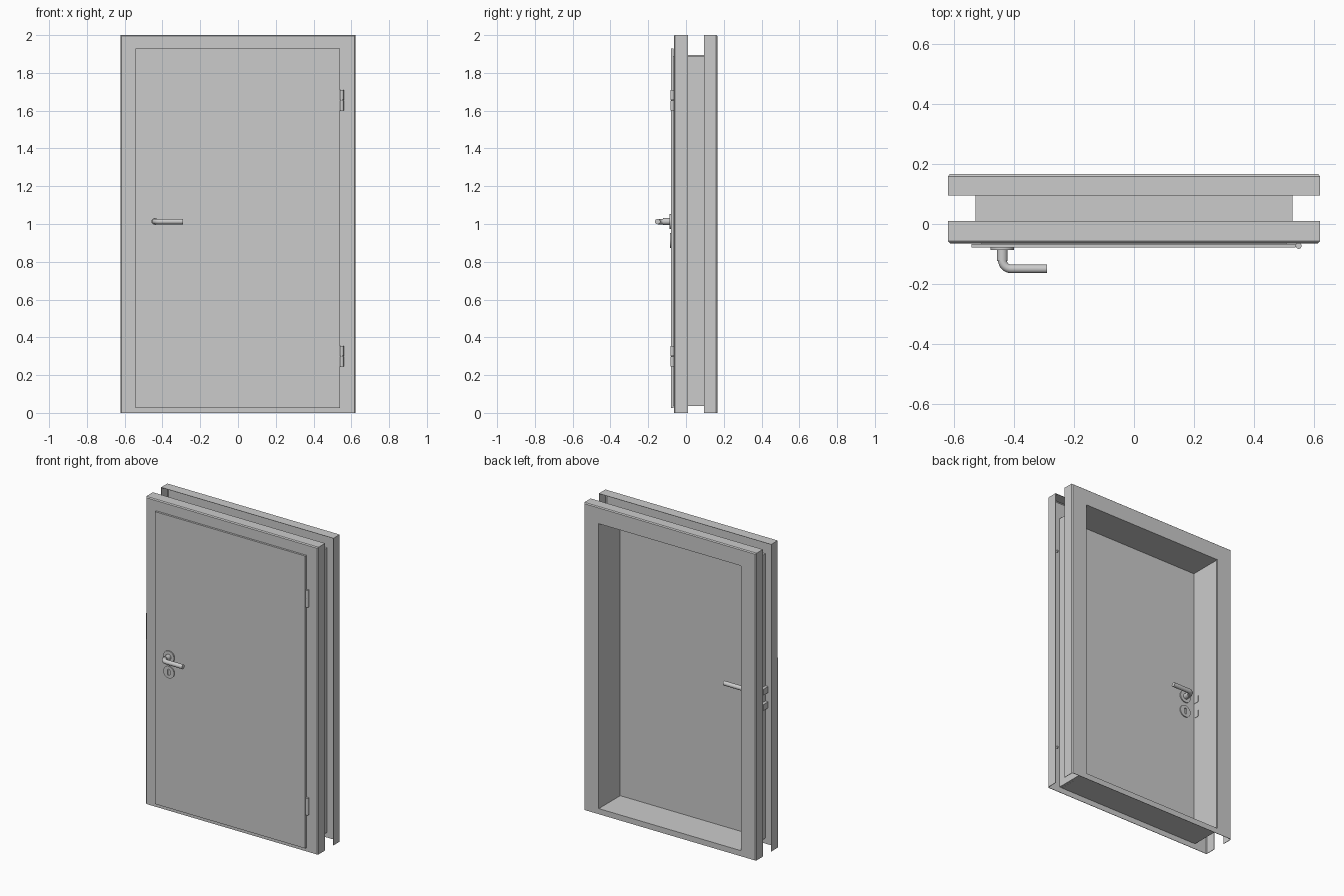
import bpy, bmesh, math
from mathutils import Matrix

if "Cube" in bpy.data.objects:
    bpy.data.objects.remove(bpy.data.objects["Cube"])


def finish(name, bm):
    me = bpy.data.meshes.new(name)
    bm.to_mesh(me)
    bm.free()
    ob = bpy.data.objects.new(name, me)
    bpy.context.collection.objects.link(ob)
    return ob


def activate(ob):
    bpy.ops.object.select_all(action='DESELECT')
    ob.select_set(True)
    bpy.context.view_layer.objects.active = ob


def smooth(ob):
    activate(ob)
    bpy.ops.object.shade_smooth_by_angle(angle=math.radians(35))


def box(name, x0, x1, y0, y1, z0, z1):
    bm = bmesh.new()
    m = (Matrix.Translation(((x0 + x1) / 2, (y0 + y1) / 2, (z0 + z1) / 2))
         @ Matrix.Diagonal((x1 - x0, y1 - y0, z1 - z0, 1)))
    bmesh.ops.create_cube(bm, size=1, matrix=m)
    return finish(name, bm)


def cylinder(name, loc, r1, depth, along_y=False, r2=None):
    bm = bmesh.new()
    m = Matrix.Translation(loc)
    if along_y:
        m = m @ Matrix.Rotation(math.pi / 2, 4, 'X')
    bmesh.ops.create_cone(bm, cap_ends=True, segments=32, radius1=r1,
                          radius2=r1 if r2 is None else r2, depth=depth, matrix=m)
    ob = finish(name, bm)
    smooth(ob)
    return ob


def curve_mesh(name, splines, dims, **settings):
    cu = bpy.data.curves.new(name, 'CURVE')
    cu.dimensions = dims
    for key, val in settings.items():
        setattr(cu, key, val)
    for pts, closed in splines:
        sp = cu.splines.new('POLY')
        sp.points.add(len(pts) - 1)
        for p, co in zip(sp.points, pts):
            p.co = (*co, 1)
        sp.use_cyclic_u = closed
    ob = bpy.data.objects.new(name, cu)
    bpy.context.collection.objects.link(ob)
    activate(ob)
    bpy.ops.object.convert(target='MESH')
    return bpy.context.object


# Sheet-metal frame: rectangular loops (half width, bottom, top, y) from front return to back return
loops = [(.62, 0, 2, .01), (.62, 0, 2, -.057), (.615, 0, 1.995, -.063),
         (.513, .036, 1.893, -.063), (.513, .036, 1.893, .165),
         (.615, 0, 1.995, .165), (.62, 0, 2, .159), (.62, 0, 2, .095)]
bm = bmesh.new()
rings = [[bm.verts.new(c) for c in ((-w, y, a), (w, y, a), (w, y, b), (-w, y, b))]
         for w, a, b, y in loops]
for k, (p, q) in enumerate(zip(rings, rings[1:])):
    for i in range(4):
        if i == 0 and k in (0, 1, 5, 6):
            continue  # channels are open at the floor
        j = (i + 1) % 4
        bm.faces.new((p[i], p[j], q[j], q[i]))
bmesh.ops.recalc_face_normals(bm, faces=bm.faces)
frame = finish("door_frame", bm)
sol = frame.modifiers.new("sheet", 'SOLIDIFY')
sol.thickness = .003
sol.offset = 0

# Side stiffeners behind the jambs
for name, s in (("left", -1), ("right", 1)):
    a, b = sorted((s * .512, s * .53))
    box("jamb_stiffener_" + name, a, b, -.06, .16, .036, 1.89)

# Door leaf with rebated back slab
box("door_leaf", -.543, .54, -.079, -.066, .025, 1.93)
box("door_leaf_back", -.51, .51, -.07, -.05, .039, 1.89)

# Hinges with fixing pins inside the frame
for name, z in (("upper", 1.655), ("lower", .3)):
    for part, dz in (("top", .0275), ("bottom", -.0275)):
        cylinder(f"{name}_hinge_{part}", (.55, -.073, z + dz), .01, .054)
    box(name + "_hinge_plate", .535, .55, -.076, -.068, z - .054, z + .054)
    cylinder(name + "_hinge_pin", (.552, -.056, z), .007, .014, True)

# Strike boxes inside the frame on the lock side
box("latch_box", -.55, -.51, -.06, -.01, .99, 1.03)
box("bolt_box", -.55, -.51, -.06, -.01, .89, .93)

# Handle sets, inside one mirrored through the leaf
HX, HZ, LZ, R = -.44, 1.013, .913, .03


def side_y(y, inside):
    return -.13 - y if inside else y


for side, inside in (("outer", False), ("inner", True)):
    arc = [(HX + R - R * math.cos(t), -.12 - R * math.sin(t))
           for t in (i * math.pi / 16 for i in range(9))]
    path = [(HX, -.075)] + arc + [(-.29, -.15)]
    lever = curve_mesh(side + "_lever",
                       [([(x, side_y(y, inside), HZ) for x, y in path], False)], '3D',
                       bevel_depth=.0145, bevel_resolution=6, use_fill_caps=True)
    smooth(lever)
    cylinder(side + "_rosette", (HX, side_y(-.082, inside), HZ), .039, .009, True)
    cylinder(side + "_collar", (HX, side_y(-.103, inside), HZ), .018, .04, True)

    # Key escutcheon with an oval opening
    disc = [(.039 * math.cos(i * math.pi / 20), .039 * math.sin(i * math.pi / 20), 0)
            for i in range(40)]
    slot = [(.009 * math.cos(t), .009 * math.sin(t) + (.011 if i < 9 else -.011), 0)
            for i, t in enumerate([k * math.pi / 8 for k in range(9)]
                                  + [math.pi + k * math.pi / 8 for k in range(9)])]
    plate = curve_mesh(side + "_key_escutcheon", [(disc, True), (slot, True)], '2D',
                       extrude=.004, fill_mode='BOTH')
    plate.rotation_euler = (math.pi / 2, 0, 0)
    plate.location = (HX, side_y(-.082, inside), LZ)
    smooth(plate)
